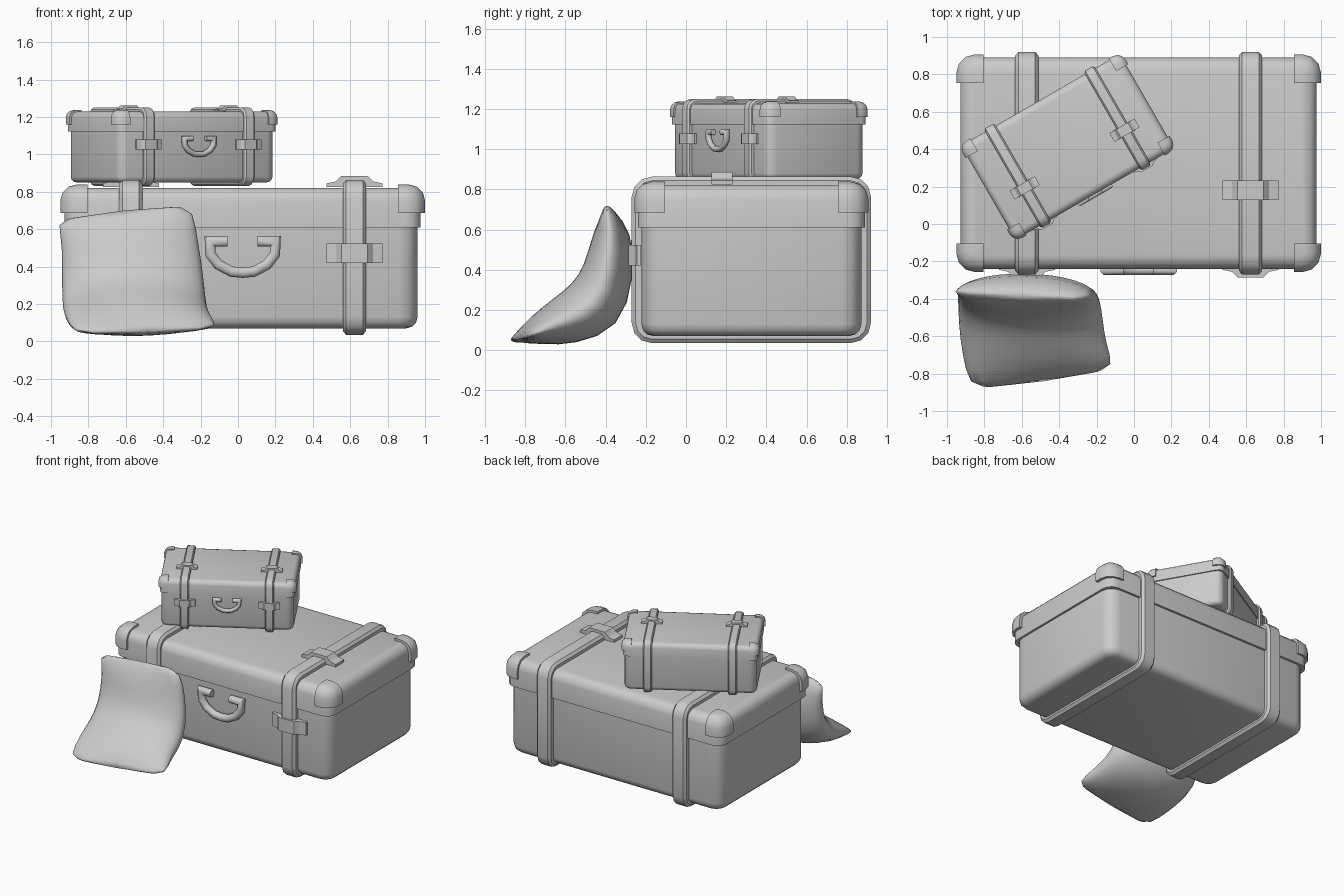
import bpy, bmesh, math
from mathutils import Matrix, Vector

if "Cube" in bpy.data.objects:
    bpy.data.objects.remove(bpy.data.objects["Cube"])

grey = bpy.data.materials.new("plain_grey")
grey.use_nodes = True
grey.diffuse_color = (0.6, 0.6, 0.6, 1)
grey.node_tree.nodes["Principled BSDF"].inputs["Base Color"].default_value = (0.6, 0.6, 0.6, 1)


def finish(bm, name, matrix=Matrix(), angle=40):
    """Turn a bmesh into a placed, smooth shaded object."""
    bmesh.ops.recalc_face_normals(bm, faces=bm.faces)
    mesh = bpy.data.meshes.new(name)
    bm.to_mesh(mesh)
    bm.free()
    mesh.materials.append(grey)
    obj = bpy.data.objects.new(name, mesh)
    bpy.context.collection.objects.link(obj)
    obj.matrix_world = matrix
    bpy.ops.object.select_all(action="DESELECT")
    obj.select_set(True)
    bpy.context.view_layer.objects.active = obj
    bpy.ops.object.shade_smooth_by_angle(angle=math.radians(angle))
    return obj


def rounded_box(hx, hy, z0, z1, side_r, rim_r, rim_z):
    """Box with rounded uprights and one rounded rim, at the top or bottom."""
    bm = bmesh.new()
    bmesh.ops.create_cube(bm, size=2)
    for v in bm.verts:
        v.co = (v.co.x * hx, v.co.y * hy, z1 if v.co.z > 0 else z0)
    uprights = [e for e in bm.edges if abs(e.verts[0].co.z - e.verts[1].co.z) > 0.01]
    bmesh.ops.bevel(bm, geom=uprights, offset=side_r, segments=3, profile=0.5, affect="EDGES")
    rim = [e for e in bm.edges if all(abs(v.co.z - rim_z) < 1e-4 for v in e.verts)]
    bmesh.ops.bevel(bm, geom=rim, offset=rim_r, segments=3, profile=0.5, affect="EDGES")
    return bm


def loft(bm, rings, close=False):
    """Skin a series of closed rings; close joins last to first, otherwise cap."""
    rows = [[bm.verts.new(p) for p in ring] for ring in rings]
    pairs = list(zip(rows, rows[1:])) + ([(rows[-1], rows[0])] if close else [])
    for a, b in pairs:
        n = len(a)
        for i in range(n):
            bm.faces.new((a[i], a[(i + 1) % n], b[(i + 1) % n], b[i]))
    if not close:
        bm.faces.new(rows[0])
        bm.faces.new(rows[-1])


def strap_ring(x, inset, hy, z0, z1, r):
    """Rounded rectangle around the case at one x."""
    pts, r = [], r - inset
    mid, hz = (z0 + z1) / 2, (z1 - z0) / 2 - inset
    for k, (sy, sz) in enumerate(((1, 1), (-1, 1), (-1, -1), (1, -1))):
        for i in range(4):
            a = math.pi / 2 * (k + i / 3)
            pts.append((x, sy * (hy - inset - r) + r * math.cos(a),
                        mid + sz * (hz - r) + r * math.sin(a)))
    return pts


def buckle(name, matrix):
    """Winged clasp: a stepped profile pulled across the strap."""
    half = [(0.15, 0), (0.15, 0.02), (0.10, 0.03), (0.07, 0.06)]
    profile = half + [(-x, z) for x, z in reversed(half)]
    bm = bmesh.new()
    loft(bm, [[(x, y, z) for x, z in profile] for y in (-0.052, 0.052)])
    finish(bm, name, matrix, 20)


def tube(name, points, radius, matrix):
    """Eight sided tube along a path in the xz plane."""
    bm, rings = bmesh.new(), []
    pts = [Vector((x, 0, z)) for x, z in points]
    for i, p in enumerate(pts):
        d_in = (p - pts[max(i - 1, 0)]).normalized()
        d_out = (pts[min(i + 1, len(pts) - 1)] - p).normalized()
        t = (d_in + d_out).normalized()
        side = Vector((t.z, 0, -t.x))
        stretch = 1 / max(t.dot(d_out if d_out.length else d_in), 0.6)
        rings.append([p + side * (radius * stretch * math.cos(a)) + Vector((0, radius * math.sin(a), 0))
                      for a in (math.pi / 4 * (k + 0.5) for k in range(8))])
    loft(bm, rings)
    finish(bm, name, matrix, 50)


def suitcase(prefix, place):
    finish(rounded_box(0.935, 0.547, 0.035, 0.6, 0.10, 0.06, 0.035), prefix + "_body", place)
    finish(rounded_box(0.952, 0.565, 0.575, 0.785, 0.08, 0.07, 0.785), prefix + "_lid", place)

    # Corner guards: cut from a slightly larger lid shell
    for sx, xname in ((-1, "right"), (1, "left")):
        for sy, yname in ((-1, "front"), (1, "back")):
            bm = rounded_box(0.975, 0.582, 0.575, 0.803, 0.10, 0.085, 0.803)
            cuts = (((sx * 0.83, 0, 0), (-sx, 0, 0)), ((0, sy * 0.43, 0), (0, -sy, 0)),
                    ((0, 0, 0.65), (0, 0, -1)))
            for co, no in cuts:
                bmesh.ops.bisect_plane(bm, geom=bm.verts[:] + bm.edges[:] + bm.faces[:],
                                       plane_co=co, plane_no=no, clear_outer=True)
                bmesh.ops.holes_fill(bm, edges=[e for e in bm.edges if e.is_boundary])
            finish(bm, f"{prefix}_corner_guard_{yname}_{xname}", place)

    # Straps with a clasp on the lid and one on the front
    upright = Matrix.Rotation(math.pi / 2, 4, "X")
    for x, side in ((-0.598, "right"), (0.598, "left")):
        bm = bmesh.new()
        section = [(-0.062, 0.05), (-0.062, 0.02), (-0.045, 0), (0.045, 0), (0.062, 0.02), (0.062, 0.05)]
        loft(bm, [strap_ring(x + dx, d, 0.595, 0, 0.828, 0.10) for dx, d in section], True)
        finish(bm, f"{prefix}_strap_{side}", place)
        buckle(f"{prefix}_top_buckle_{side}", place @ Matrix.Translation((x, -0.145, 0.79)))
        buckle(f"{prefix}_front_buckle_{side}",
               place @ Matrix.Translation((x, -0.55, 0.437)) @ upright)

    # Carrying handle
    half = [(-0.08, 0.5), (-0.175, 0.5), (-0.172, 0.43), (-0.13, 0.375), (-0.06, 0.338)]
    path = half + [(0, 0.332)] + [(-x, z) for x, z in reversed(half)]
    tube(prefix + "_handle", path, 0.03, place @ Matrix.Translation((0, -0.57, 0)))


suitcase("large_case", Matrix.Translation((0.025, 0.325, 0.035)))
suitcase("small_case", Matrix.Translation((-0.355, 0.412, 0.832)) @ Matrix.Rotation(math.radians(30), 4, "Z")
         @ Matrix.Diagonal((0.515, 0.515, 0.505, 1)))

# Cushion: left and right edge points and half thickness, from the top to the front
rows = [((-1.0, -0.36, 0.67), (-0.235, -0.41, 0.77), 0.02),
        ((-0.95, -0.36, 0.58), (-0.22, -0.37, 0.61), 0.10),
        ((-0.95, -0.37, 0.38), (-0.18, -0.39, 0.40), 0.13),
        ((-0.95, -0.45, 0.21), (-0.165, -0.44, 0.22), 0.17),
        ((-0.94, -0.62, 0.14), (-0.15, -0.59, 0.15), 0.13),
        ((-0.91, -0.78, 0.09), (-0.12, -0.70, 0.11), 0.08),
        ((-0.87, -0.92, 0.03), (-0.09, -0.80, 0.06), 0.015)]
mids = [(Vector(a) + Vector(b)) / 2 for a, b, t in rows]
rings = []
for i, (a, b, thick) in enumerate(rows):
    along = mids[min(i + 1, len(mids) - 1)] - mids[max(i - 1, 0)]
    out = Vector((0, along.z, -along.y)).normalized()
    sag = along.normalized() * (0.035 if i == 0 else -0.035 if i == len(rows) - 1 else 0)
    ring = []
    for k in range(16):
        ang = math.tau * k / 16
        u = math.cos(ang)
        ring.append(Vector(a).lerp(Vector(b), 0.5 + u / 2) + sag * (1 - u * u)
                    + out * thick * math.sin(ang))
    rings.append(ring)
bm = bmesh.new()
loft(bm, rings)
cushion = finish(bm, "cushion", angle=180)
smooth = cushion.modifiers.new("soft", "SUBSURF")
smooth.levels = smooth.render_levels = 1
